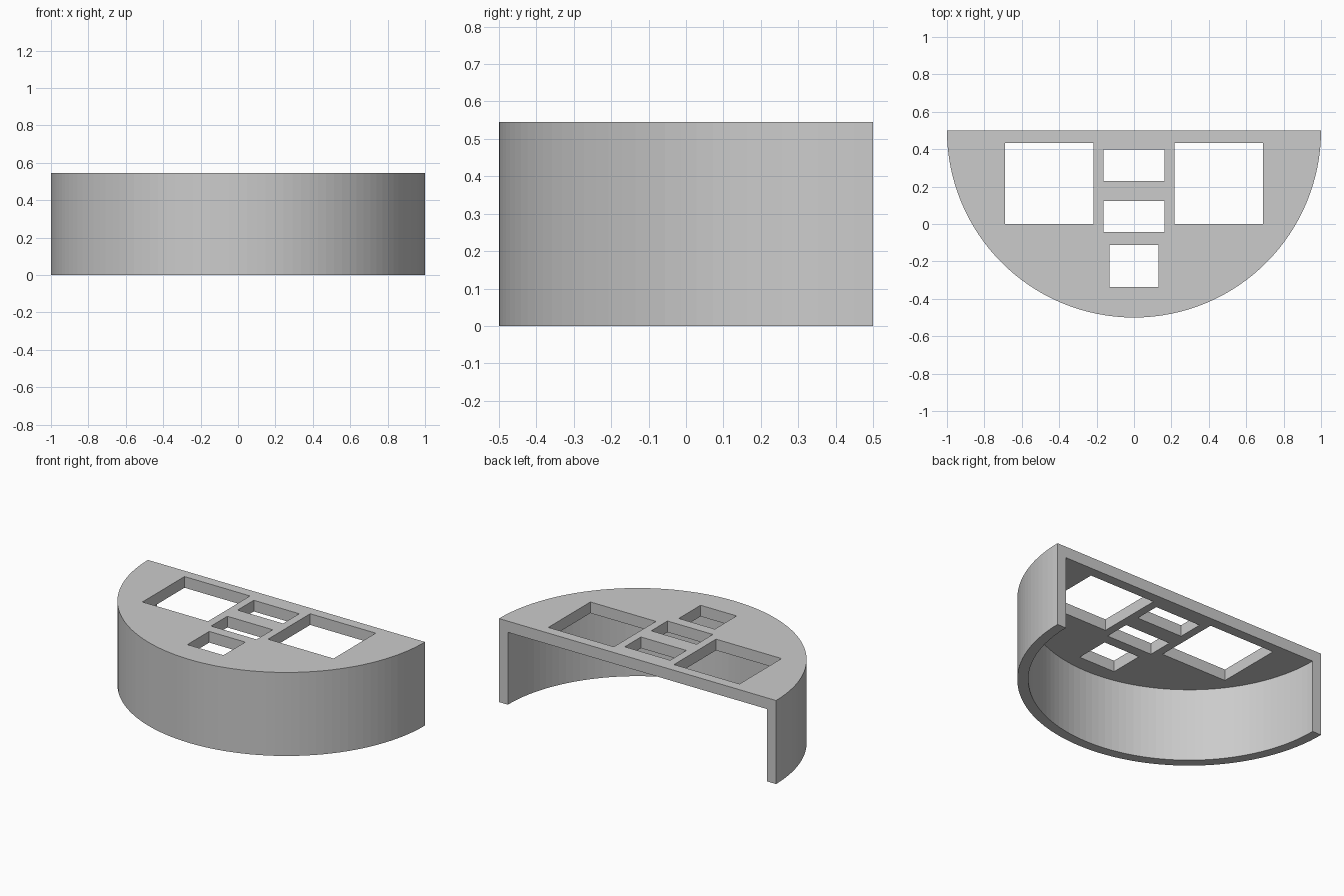
import bpy, bmesh, math

cube = bpy.data.objects.get("Cube")
if cube:
    bpy.data.objects.remove(cube, do_unlink=True)

HEIGHT, WALL, TOP = 0.545, 0.064, 0.073
BACK = 0.5          # y of the flat open back
SEGMENTS = 64

grey = bpy.data.materials.new("plain grey")
grey.use_nodes = True
colour = (0.6, 0.6, 0.6, 1)
grey.diffuse_color = colour
grey.node_tree.nodes["Principled BSDF"].inputs["Base Color"].default_value = colour


def prism(name, outline, z0, z1):
    """Extrude a flat outline between two heights."""
    bm = bmesh.new()
    base = bm.faces.new([bm.verts.new((x, y, z0)) for x, y in outline])
    ext = bmesh.ops.extrude_face_region(bm, geom=[base])
    for v in ext["geom"]:
        if isinstance(v, bmesh.types.BMVert):
            v.co.z = z1
    bmesh.ops.recalc_face_normals(bm, faces=bm.faces)
    mesh = bpy.data.meshes.new(name)
    bm.to_mesh(mesh)
    bm.free()
    mesh.materials.append(grey)
    obj = bpy.data.objects.new(name, mesh)
    bpy.context.collection.objects.link(obj)
    return obj


def half_circle(radius):
    angles = [math.pi + math.pi * i / SEGMENTS for i in range(SEGMENTS + 1)]
    return [(radius * math.cos(a), BACK + radius * math.sin(a)) for a in angles]


def cut(target, cutter):
    mod = target.modifiers.new(cutter.name, "BOOLEAN")
    mod.operation, mod.solver, mod.object = "DIFFERENCE", "EXACT", cutter
    cutter.hide_render = True
    cutter.hide_viewport = True
    cutter.display_type = "WIRE"


# Half-round body
body = prism("half_round_housing", half_circle(1), 0, HEIGHT)

# Hollow, open at the bottom and the back
r = 1 - WALL
hollow = half_circle(r) + [(r, BACK + 0.2), (-r, BACK + 0.2)]
cutters = [prism("hollow_cutter", hollow, -0.2, HEIGHT - TOP)]

# Rectangular openings in the top: x0, x1, y0, y1
openings = {
    "right_window": (-0.69, -0.217, 0, 0.434),
    "left_window": (0.217, 0.69, 0, 0.434),
    "back_slot": (-0.164, 0.164, 0.23, 0.397),
    "middle_slot": (-0.164, 0.164, -0.043, 0.124),
    "front_opening": (-0.13, 0.13, -0.336, -0.111),
}
for name, (x0, x1, y0, y1) in openings.items():
    rect = [(x0, y0), (x1, y0), (x1, y1), (x0, y1)]
    cutters.append(prism(name + "_cutter", rect, HEIGHT - 0.2, HEIGHT + 0.2))
for cutter in cutters:
    cut(body, cutter)

# Bake the cuts and drop the cutters
bpy.context.view_layer.update()
graph = bpy.context.evaluated_depsgraph_get()
baked = bpy.data.meshes.new_from_object(body.evaluated_get(graph))
body.modifiers.clear()
body.data = baked
for cutter in cutters:
    bpy.data.objects.remove(cutter, do_unlink=True)
